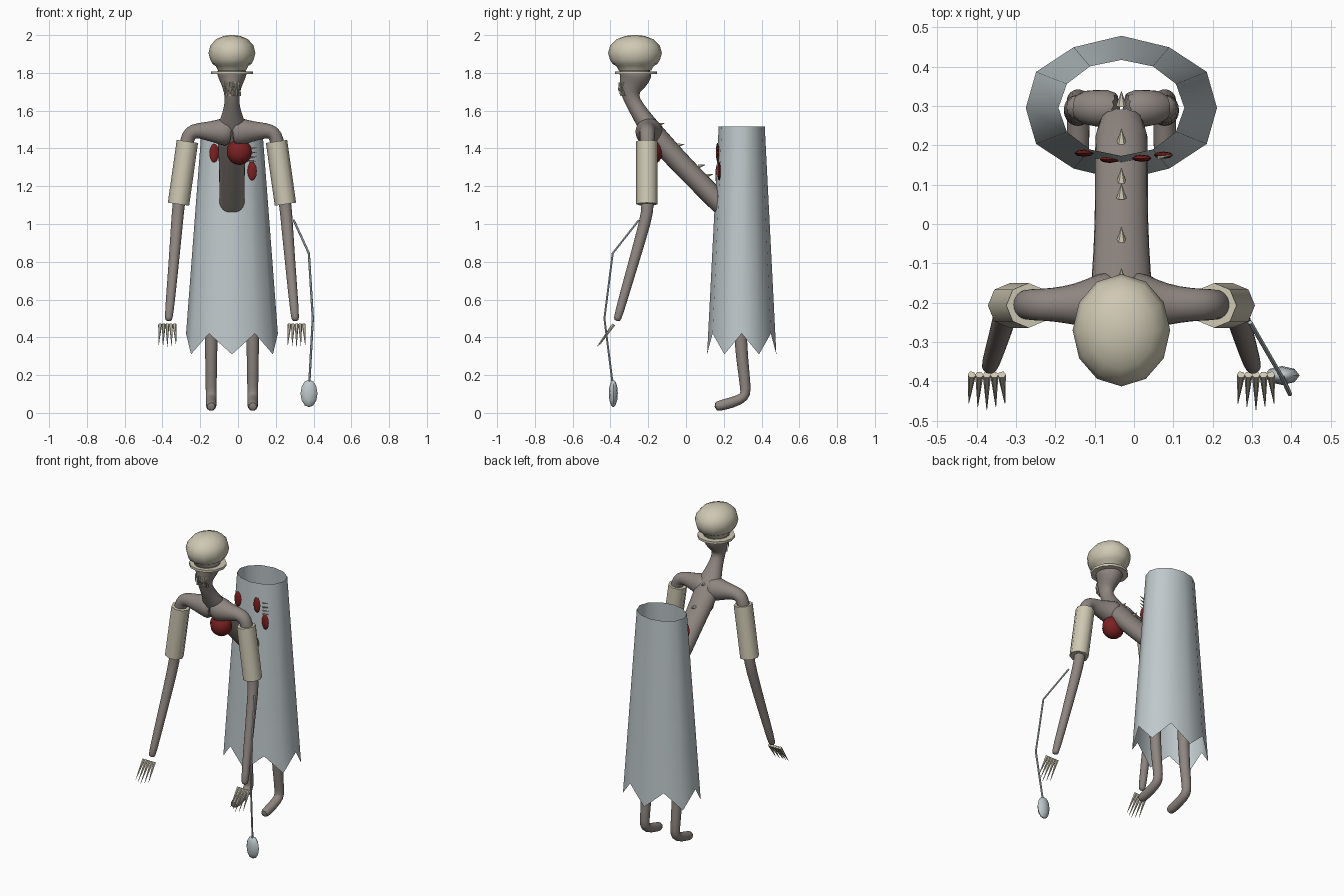
import bpy, bmesh, math
from mathutils import Vector, Matrix

if "Cube" in bpy.data.objects:
    bpy.data.objects.remove(bpy.data.objects["Cube"])

CX = -0.032  # body centre line


def material(name, rgb):
    m = bpy.data.materials.new(name)
    m.use_nodes = True
    m.diffuse_color = (*rgb, 1)
    m.node_tree.nodes["Principled BSDF"].inputs["Base Color"].default_value = (*rgb, 1)
    return m


FLESH = material("grey flesh", (0.27, 0.235, 0.215))
BONE = material("pale bone", (0.62, 0.58, 0.45))
CLOTH = material("pale blue cloth", (0.52, 0.58, 0.6))
RED = material("dark red", (0.2, 0.015, 0.015))


def finish(name, bm, mat, subsurf=0, angle=50):
    me = bpy.data.meshes.new(name)
    bm.to_mesh(me)
    bm.free()
    for p in me.polygons:
        p.use_smooth = True
    me.set_sharp_from_angle(angle=math.radians(angle))
    me.materials.append(mat)
    ob = bpy.data.objects.new(name, me)
    bpy.context.scene.collection.objects.link(ob)
    if subsurf:
        mod = ob.modifiers.new("Smooth", "SUBSURF")
        mod.levels = mod.render_levels = subsurf
    return ob


def add_tube(bm, pts, radii, n=12, ref=(1, 0, 0), cap=True):
    """Loft elliptical rings along a path; a radius may be a number or a pair."""
    pts = [Vector(p) for p in pts]
    rings = []
    for i, p in enumerate(pts):
        t = (pts[min(i + 1, len(pts) - 1)] - pts[max(i - 1, 0)]).normalized()
        u = Vector(ref)
        u = (u - t * u.dot(t)).normalized()
        v = t.cross(u)
        a, b = radii[i] if isinstance(radii[i], tuple) else (radii[i], radii[i])
        rings.append([bm.verts.new(p + u * a * math.cos(k * math.tau / n)
                                   + v * b * math.sin(k * math.tau / n)) for k in range(n)])
    for r, s in zip(rings, rings[1:]):
        for k in range(n):
            m = (k + 1) % n
            bm.faces.new((r[k], r[m], s[m], s[k]))
    if cap:
        bm.faces.new(rings[0][::-1])
        bm.faces.new(rings[-1])
    return rings


def tube(name, pts, radii, mat, n=12, ref=(1, 0, 0), subsurf=0, angle=50):
    bm = bmesh.new()
    add_tube(bm, pts, radii, n, ref)
    return finish(name, bm, mat, subsurf, angle)


def cones(name, pairs, radius, mat, n=6):
    """Spikes, each from a base point to a tip."""
    bm = bmesh.new()
    for base, tip in pairs:
        d = Vector(tip) - Vector(base)
        ref = (0, 0, 1) if abs(d.x) > 0.9 * d.length else (1, 0, 0)
        add_tube(bm, (base, tip), (radius, 0.0008), n, ref)
    return finish(name, bm, mat)


def blob(name, loc, size, mat, u=8, v=6):
    bm = bmesh.new()
    bmesh.ops.create_uvsphere(bm, u_segments=u, v_segments=v, radius=1,
                              matrix=Matrix.Translation(loc) @ Matrix.Diagonal((*size, 1)))
    return finish(name, bm, mat)


# Torso, neck and lower face: y, z, half width, half depth
spine = [(0.29, 1.0, 0.072, 0.058), (0.165, 1.125, 0.07, 0.058), (0, 1.29, 0.07, 0.058),
         (-0.13, 1.43, 0.078, 0.062), (-0.195, 1.51, 0.085, 0.058), (-0.24, 1.58, 0.054, 0.047),
         (-0.285, 1.65, 0.037, 0.042), (-0.3, 1.7, 0.044, 0.054), (-0.28, 1.75, 0.062, 0.075),
         (-0.267, 1.79, 0.085, 0.092), (-0.267, 1.83, 0.078, 0.09)]
tube("torso_and_neck", [(CX, y, z) for y, z, a, b in spine],
     [(a, b) for y, z, a, b in spine], FLESH, subsurf=1)

# Skull cap
dome = [(1.812, 0.074), (1.836, 0.086), (1.848, 0.104), (1.87, 0.115), (1.905, 0.124),
        (1.945, 0.114), (1.978, 0.085), (1.995, 0.045), (2.0, 0.012)]
tube("skull_cap", [(CX, -0.27, z) for z, r in dome],
     [(r, r * 1.15) for z, r in dome], BONE)

# Flat ring below the skull cap
tube("skull_ring", [(CX, -0.265, z) for z in (1.793, 1.808)], [0.112, 0.112], BONE)

# Upper and lower teeth
teeth = []
for k in range(5):
    x = CX + (k - 2) * 0.018
    y = -0.355 + abs(k - 2) * 0.008
    teeth.append(((x, y + 0.005, 1.75), (x, y - 0.005, 1.7)))
    teeth.append(((x + 0.006, y + 0.012, 1.68), (x + 0.006, y - 0.002, 1.73)))
cones("teeth", teeth, 0.007, BONE)

# Spikes down the back
backs = [(-0.15, 1.525), (-0.045, 1.415), (0.065, 1.305), (0.105, 1.255),
         (0.205, 1.155), (0.3, 1.06)]
cones("back_spikes", [((CX, y, z), (CX, y + 0.037, z + 0.008)) for y, z in backs],
      0.013, BONE)

for side, s in (("left", 1), ("right", -1)):
    def at(x, y, z):
        return (CX + s * x, y, z)

    # Shoulder and arm in one sweep
    arm = [(0, -0.19, 1.485, 0.085), (0.06, -0.2, 1.49, 0.073), (0.115, -0.205, 1.49, 0.054),
           (0.18, -0.205, 1.495, 0.043), (0.22, -0.205, 1.485, 0.042),
           (0.24, -0.205, 1.445, 0.04), (0.248, -0.205, 1.36, 0.036),
           (0.283, -0.2, 1.1, 0.034), (0.289, -0.21, 1.03, 0.033),
           (0.31, -0.285, 0.77, 0.028), (0.334, -0.36, 0.51, 0.024),
           (0.336, -0.366, 0.485, 0.018)]
    tube(side + "_arm", [at(*p[:3]) for p in arm], [p[3] for p in arm], FLESH,
         ref=(0, 1, 0), subsurf=1, angle=80)

    # Bone sleeve on the upper arm
    tube(side + "_sleeve", [at(0.236, -0.207, 1.437), at(0.283, -0.207, 1.105)],
         [0.057, 0.057], BONE, n=8)

    # Claws
    claws = []
    for k in range(-2, 3):
        claws.append((at(0.342 + k * 0.019, -0.383, 0.468),
                      at(0.342 + k * 0.023, -0.472 + abs(k) * 0.008, 0.35 + abs(k) * 0.005)))
    cones(side + "_claws", claws, 0.0105, BONE)

    # Hip, leg and foot
    tube(side + "_hip", [at(0, 0.29, 1.0), at(0.07, 0.295, 0.99), at(0.12, 0.298, 0.96)],
         [0.055, 0.048, 0.042], FLESH, ref=(0, 1, 0), subsurf=1)
    leg = [(0.3, 0.99, 0.04), (0.285, 0.7, 0.038), (0.282, 0.42, 0.036), (0.312, 0.16, 0.03),
           (0.318, 0.1, 0.03), (0.295, 0.07, 0.03), (0.19, 0.04, 0.03), (0.15, 0.032, 0.026)]
    tube(side + "_leg", [at(0.11, y, z) for y, z, r in leg],
         [r for y, z, r in leg], FLESH, subsurf=1, angle=80)

# Hollow gown with a ragged hem
bm = bmesh.new()
rings = add_tube(bm, [(CX, 0.295, 0.42), (CX, 0.295, 1.515)],
                 [(0.243, 0.178), (0.16, 0.122)], cap=False)
for v in rings[0][1::2]:
    v.co.z -= 0.11
    v.co.x += (v.co.x - CX) * 0.03
    v.co.y += (v.co.y - 0.295) * 0.03
finish("gown", bm, CLOTH)

# Red growth on the chest and spots on the gown
blob("chest_growth", (0.007, -0.185, 1.382), (0.07, 0.062, 0.07), RED, 10, 8)
for i, (x, y, z) in enumerate([(-0.127, 0.18, 1.375), (0.02, 0.167, 1.38),
                               (-0.062, 0.164, 1.26), (0.075, 0.175, 1.28)]):
    blob("gown_spot_%d" % (i + 1), (x, y, z), (0.025, 0.009, 0.05), RED)

# Small spikes lying across the gown
cones("gown_stitches", [((0.06, 0.168, z), (0.1, 0.176, z + 0.004))
                        for z in (1.33, 1.352, 1.376, 1.4)], 0.005, BONE)

# Hanging cord and its fluid bag
tube("cord", [(0.295, -0.25, 1.02), (0.375, -0.388, 0.845), (0.396, -0.432, 0.5),
              (0.378, -0.39, 0.165)], [0.006] * 4, CLOTH, n=6)
blob("fluid_bag", (0.376, -0.385, 0.103), (0.045, 0.024, 0.073), CLOTH, 8, 6)
